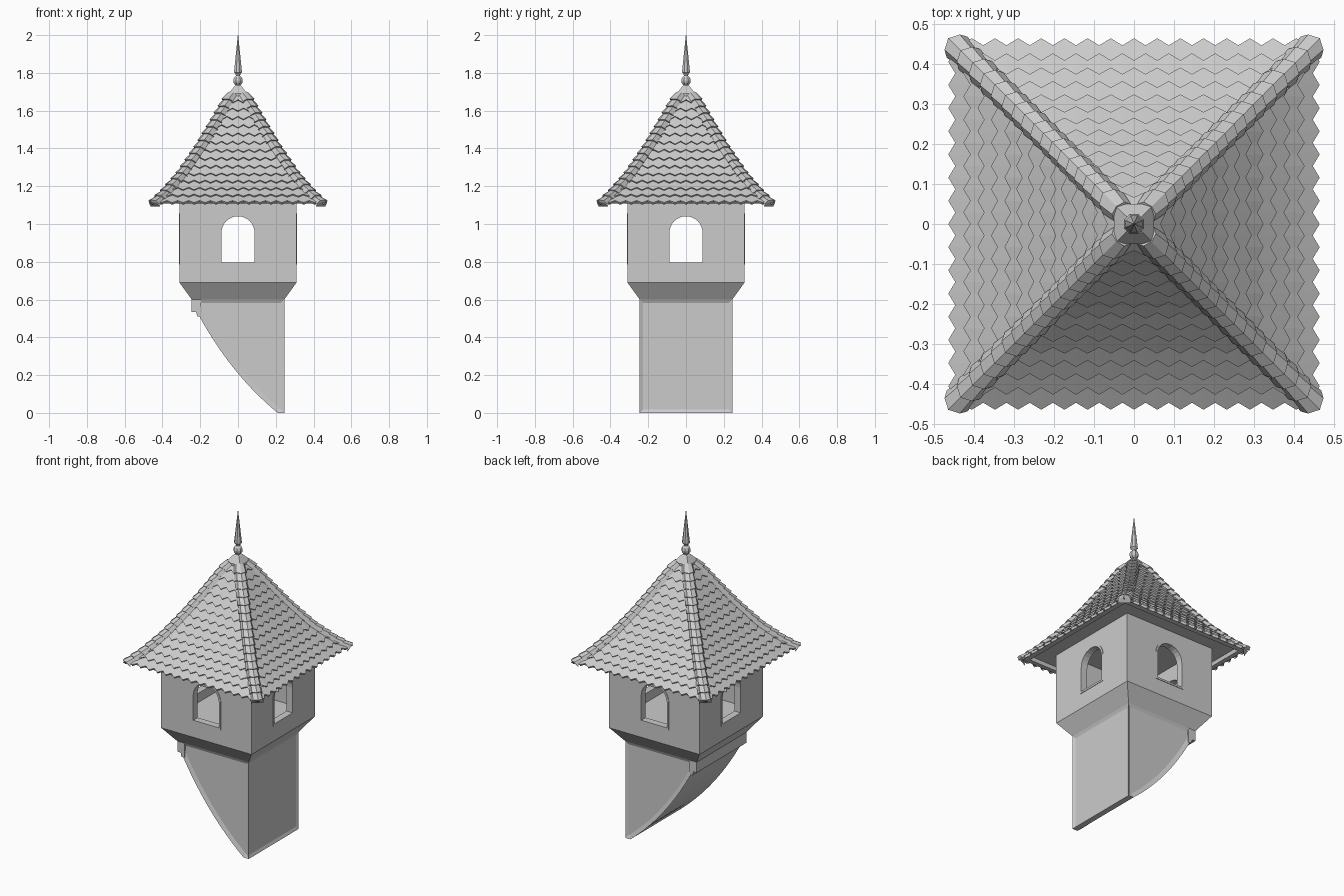
import bpy, bmesh, math
from mathutils import Vector, Matrix

cube = bpy.data.objects.get("Cube")
if cube:
    bpy.data.objects.remove(cube)

stone = bpy.data.materials.new("pale_grey")
stone.use_nodes = True
grey = (0.6, 0.6, 0.6, 1)
stone.diffuse_color = grey
stone.node_tree.nodes["Principled BSDF"].inputs["Base Color"].default_value = grey


def finish(name, bm):
    bmesh.ops.recalc_face_normals(bm, faces=bm.faces)
    me = bpy.data.meshes.new(name)
    bm.to_mesh(me)
    bm.free()
    me.materials.append(stone)
    ob = bpy.data.objects.new(name, me)
    bpy.context.collection.objects.link(ob)
    return ob


def lathe(name, profile, sides, cap=True):
    """Rings through (half width, z) points; four sides give a square plan."""
    bm = bmesh.new()
    rings = []
    for d, z in profile:
        r = d / math.cos(math.pi / sides)
        rings.append([bm.verts.new((r * math.cos(a), r * math.sin(a), z))
                      for a in [(k + 0.5) * math.tau / sides for k in range(sides)]])
    for a, b in zip(rings, rings[1:]):
        for k in range(sides):
            j = (k + 1) % sides
            bm.faces.new((a[k], a[j], b[j], b[k]))
    if cap:
        bm.faces.new(rings[0])
        bm.faces.new(rings[-1])
    return finish(name, bm)


def prism(name, outline, depth, turn=0):
    """Extrude an (x, z) outline along y, centred, then turn about z."""
    bm = bmesh.new()
    f = bm.faces.new([bm.verts.new((x, -depth / 2, z)) for x, z in outline])
    ext = bmesh.ops.extrude_face_region(bm, geom=[f])["geom"]
    bmesh.ops.translate(bm, vec=(0, depth, 0),
                        verts=[v for v in ext if isinstance(v, bmesh.types.BMVert)])
    bmesh.ops.rotate(bm, matrix=Matrix.Rotation(turn, 3, 'Z'), verts=bm.verts)
    return finish(name, bm)


def arch(half, sill, spring, steps=12):
    return [(-half, sill), (half, sill)] + [
        (half * math.cos(a), spring + half * math.sin(a))
        for a in [k * math.pi / steps for k in range(steps + 1)]]


def cut(ob, cutter):
    mod = ob.modifiers.new("opening", 'BOOLEAN')
    mod.object = cutter
    mod.solver = 'EXACT'
    bpy.context.view_layer.objects.active = ob
    bpy.ops.object.modifier_apply(modifier=mod.name)


# Hollow turret room on a flared base
room = lathe("turret_room", [(0.245, 0.6), (0.31, 0.69), (0.31, 1.135),
                             (0.27, 1.135), (0.27, 0.74)], 4)

# Thin window surrounds on the four walls
surrounds = []
for k in range(4):
    s = prism("window_surround", arch(0.1, 0.785, 0.955), 0.008, k * math.pi / 2)
    s.data.transform(Matrix.Rotation(k * math.pi / 2, 4, 'Z')
                     @ Matrix.Translation((0, -0.309, 0))
                     @ Matrix.Rotation(-k * math.pi / 2, 4, 'Z'))
    surrounds.append(s)

# Arched openings through opposite walls
for turn in (0, math.pi / 2):
    cutter = prism("window_cutter", arch(0.088, 0.797, 0.953), 1, turn)
    for ob in [room] + surrounds:
        cut(ob, cutter)
    bpy.data.objects.remove(cutter)

# Curved support bracket with recessed panels
start, bulge, end = Vector((-0.215, 0.53)), Vector((-0.04, 0.205)), Vector((0.21, 0))
curve = [start * (1 - t) ** 2 + bulge * 2 * t * (1 - t) + end * t * t
         for t in [k / 14 for k in range(15)]]
bracket = prism("bracket", [(-0.215, 0.6)] + [tuple(p) for p in curve]
                + [(0.245, 0), (0.245, 0.6)], 0.49)
bm = bmesh.new()
bm.from_mesh(bracket.data)
bm.normal_update()
flat = [f for f in bm.faces if abs(f.normal.y) > 0.9 or f.normal.x > 0.9]
under = [f for f in bm.faces if f.normal.z < -0.3 and -0.95 < f.normal.x < -0.3]
bmesh.ops.inset_individual(bm, faces=flat, thickness=0.025, depth=-0.008)
bmesh.ops.inset_region(bm, faces=under, thickness=0.025, depth=-0.008)
bm.to_mesh(bracket.data)
bm.free()
prism("bracket_ledge", [(-0.245, 0.6), (-0.245, 0.535), (-0.222, 0.535),
                        (-0.215, 0.51), (-0.195, 0.51), (-0.195, 0.6)], 0.49)

# Flared roof slope: half width and height, measured up from the eaves
SLOPE = [Vector(p) for p in ((0.445, 1.11), (0.385, 1.165), (0.30, 1.262),
                             (0.205, 1.40), (0.115, 1.55), (0.035, 1.69))]
LENGTHS = [(b - a).length for a, b in zip(SLOPE, SLOPE[1:])]
TOTAL = sum(LENGTHS)


def slope(s, lift=0.0):
    """Point at distance s up the slope, raised along its normal."""
    for i, l in enumerate(LENGTHS):
        if s <= l or i == len(LENGTHS) - 1:
            t = (SLOPE[i + 1] - SLOPE[i]) / l
            return SLOPE[i] + t * s + Vector((t.y, -t.x)) * lift
        s -= l


lathe("roof_shell", [(0.30, 1.13), (0.41, 1.13), (0.415, 1.108)]
      + [tuple(p) for p in SLOPE], 4)

# Overlapping courses of pointed roof tiles
ROWS, HALF = 14, 0.029
step = TOTAL / ROWS
bm = bmesh.new()
for side in range(4):
    rot = Matrix.Rotation(side * math.pi / 2, 3, 'Z')
    for row in range(ROWS):
        low, high = row * step, min((row + 1.35) * step, TOTAL)
        n = int(slope(low).x / HALF) + 1
        strips = []
        for k in range(-n, n + 1):
            tip = (k + row) % 2 == 0
            s = low + (-0.012 if tip else 0.008)
            lift = 0.016 if tip else 0.012
            column = []
            for dist, up in ((high, 0.002), (s, lift), (s, 0.0)):
                d, z = slope(dist, up)
                x = max(-d, min(d, k * HALF))
                column.append(bm.verts.new(rot @ Vector((x, -d, z))))
            strips.append(column)
        for a, b in zip(strips, strips[1:]):
            for j in (0, 1):
                bm.faces.new((a[j], a[j + 1], b[j + 1], b[j]))
bmesh.ops.dissolve_degenerate(bm, dist=0.0001, edges=bm.edges)
finish("roof_tiles", bm)

# Stepped ridge tiles down the four hips
SECTION = [(-0.037, -0.018), (-0.027, 0.008), (0, 0.018), (0.027, 0.008), (0.037, -0.018)]
HIPS = 17
bm = bmesh.new()
for corner in range(4):
    rot = Matrix.Rotation(corner * math.pi / 2, 3, 'Z')
    across = Vector((1, -1, 0)).normalized()
    for i in range(HIPS):
        lo, hi = slope(i * TOTAL / HIPS), slope(min((i + 1.3) * TOTAL / HIPS, TOTAL))
        lower, upper = Vector((lo.x, lo.x, lo.y)), Vector((hi.x, hi.x, hi.y))
        down = (lower - upper).normalized()
        out = across.cross(down)
        out = out if out.z > 0 else -out
        rings = []
        for base, size, lift, reach in ((upper, 0.8, 0.002, 0), (lower, 1, 0.012, 0.014),
                                        (lower, 0.95, -0.004, 0.014)):
            rings.append([bm.verts.new(rot @ (base + across * s * size + out * (h * size + lift)
                                              + down * reach * (1 - abs(s) / 0.037)))
                          for s, h in SECTION])
        for a, b in zip(rings, rings[1:]):
            for j in range(len(SECTION) - 1):
                bm.faces.new((a[j], a[j + 1], b[j + 1], b[j]))
        bm.faces.new(rings[0])
        bm.faces.new(rings[2])
finish("hip_tiles", bm)

# Finial: square cap, turned knob and spike
lathe("finial_cap", [(0.04, 1.665), (0.05, 1.675), (0.05, 1.69), (0.022, 1.725), (0.012, 1.735)], 4)
lathe("finial_spike", [(0.014, 1.72), (0.014, 1.735), (0.023, 1.748), (0.025, 1.76),
                       (0.021, 1.775), (0.011, 1.785), (0.013, 1.795), (0.021, 1.803),
                       (0.019, 1.825), (0.001, 2.0)], 8)
